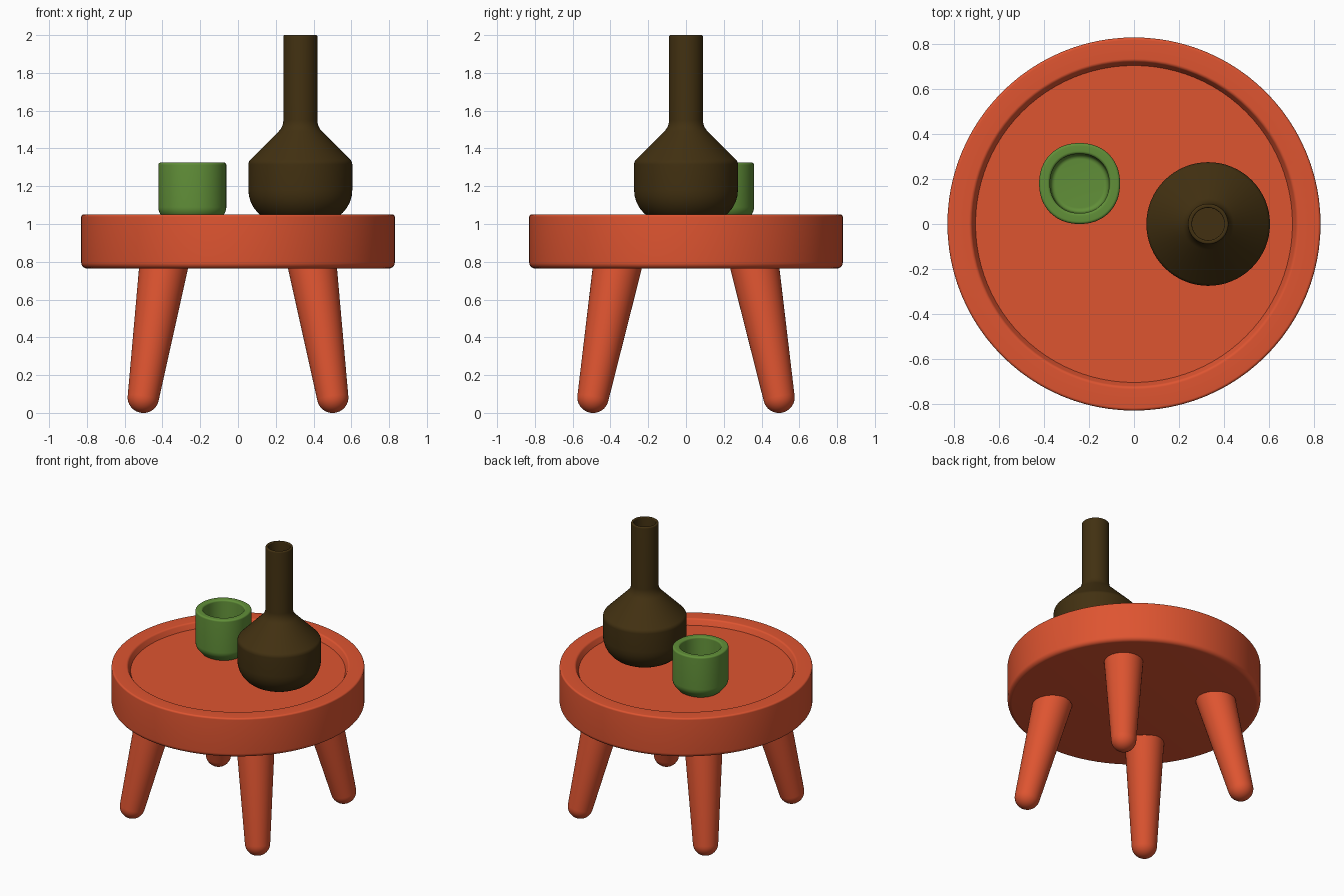
import bpy
import bmesh
import math
from mathutils import Vector, Matrix

cube = bpy.data.objects.get("Cube")
if cube:
    bpy.data.objects.remove(cube)


def material(name, rgb):
    mat = bpy.data.materials.new(name)
    mat.use_nodes = True
    mat.diffuse_color = (*rgb, 1)
    bsdf = mat.node_tree.nodes["Principled BSDF"]
    bsdf.inputs["Base Color"].default_value = (*rgb, 1)
    return mat


def rounded(profile, steps=8):
    """Replace each (radius, height, rounding) corner by a circular arc."""
    out = []
    for i, (r, z, size) in enumerate(profile):
        corner = Vector((r, z))
        if not size:
            out.append(corner)
            continue
        before = (Vector(profile[i - 1][:2]) - corner).normalized()
        after = (Vector(profile[i + 1][:2]) - corner).normalized()
        weight = math.sin(before.angle(after) / 2)
        for k in range(steps + 1):
            t = k / steps
            a, b, c = (1 - t) ** 2, 2 * t * (1 - t) * weight, t * t
            start, end = corner + before * size, corner + after * size
            out.append((start * a + corner * b + end * c) / (a + b + c))
    return out


def lathe(name, profile, mat, matrix=Matrix(), sides=64, power=2.0):
    """Turn a profile about z; power above 2 makes the section squarer."""
    bm = bmesh.new()
    rings = []
    for r, z in rounded(profile):
        if r < 1e-5:
            rings.append([bm.verts.new((0, 0, z))] * sides)
            continue
        ring = []
        for k in range(sides):
            angle = math.tau * k / sides
            c, s = math.cos(angle), math.sin(angle)
            f = r * (abs(c) ** power + abs(s) ** power) ** (-1 / power)
            ring.append(bm.verts.new((f * c, f * s, z)))
        rings.append(ring)
    for low, high in zip(rings, rings[1:]):
        for k in range(sides):
            n = (k + 1) % sides
            corners = dict.fromkeys((low[k], low[n], high[n], high[k]))
            bm.faces.new(list(corners))
    bmesh.ops.recalc_face_normals(bm, faces=bm.faces)
    mesh = bpy.data.meshes.new(name)
    bm.to_mesh(mesh)
    bm.free()
    mesh.materials.append(mat)
    obj = bpy.data.objects.new(name, mesh)
    obj.matrix_world = matrix
    bpy.context.collection.objects.link(obj)
    bpy.ops.object.select_all(action="DESELECT")
    obj.select_set(True)
    bpy.context.view_layer.objects.active = obj
    bpy.ops.object.shade_smooth_by_angle(angle=math.radians(35))
    return obj


orange = material("burnt orange paint", (0.73, 0.089, 0.03))
green = material("green glaze", (0.119, 0.275, 0.04))
brown = material("dark brown glaze", (0.054, 0.03, 0.0056))

FLOOR = 1.01

# Round table top with a raised rim
lathe("table_top", [
    (0, 0.765, 0), (0.83, 0.765, 0.03), (0.83, 1.05, 0.012),
    (0.725, 1.05, 0.01), (0.705, FLOOR, 0), (0, FLOOR, 0),
], orange, sides=96)

# Four tapered, splayed legs with round feet
for side, x in (("left", 1), ("right", -1)):
    for end, y in (("front", -1), ("back", 1)):
        foot = Vector((0.502 * x, 0.493 * y, 0.078))
        top = Vector((0.395 * x, 0.365 * y, 0.77))
        tilt = (top - foot).to_track_quat("Z", "Y").to_matrix().to_4x4()
        lathe(f"{end}_{side}_leg", [
            (0, -0.078, 0), (0.078, -0.078, 0.077),
            (0.13, 0.73, 0), (0, 0.73, 0),
        ], orange, Matrix.Translation(foot) @ tilt, sides=40)

# Hollow bottle with a long neck
lathe("bottle", [
    (0, FLOOR, 0), (0.275, FLOOR, 0.17), (0.275, 1.33, 0.015),
    (0.09, 1.515, 0.035), (0.09, 2.0, 0.008), (0.072, 2.0, 0.006),
    (0.072, 1.5, 0), (0.25, 1.32, 0), (0.25, 1.15, 0),
    (0.15, 1.04, 0), (0, 1.04, 0),
], brown, Matrix.Translation((0.33, 0, 0)))

# Small thick-walled cup
lathe("cup", [
    (0, FLOOR, 0), (0.135, FLOOR, 0.015), (0.18, 1.065, 0.025),
    (0.18, 1.325, 0.012), (0.132, 1.325, 0.012), (0.128, 1.07, 0.02),
    (0, 1.07, 0),
], green, Matrix.Translation((-0.242, 0.18, 0)), power=2.15)
